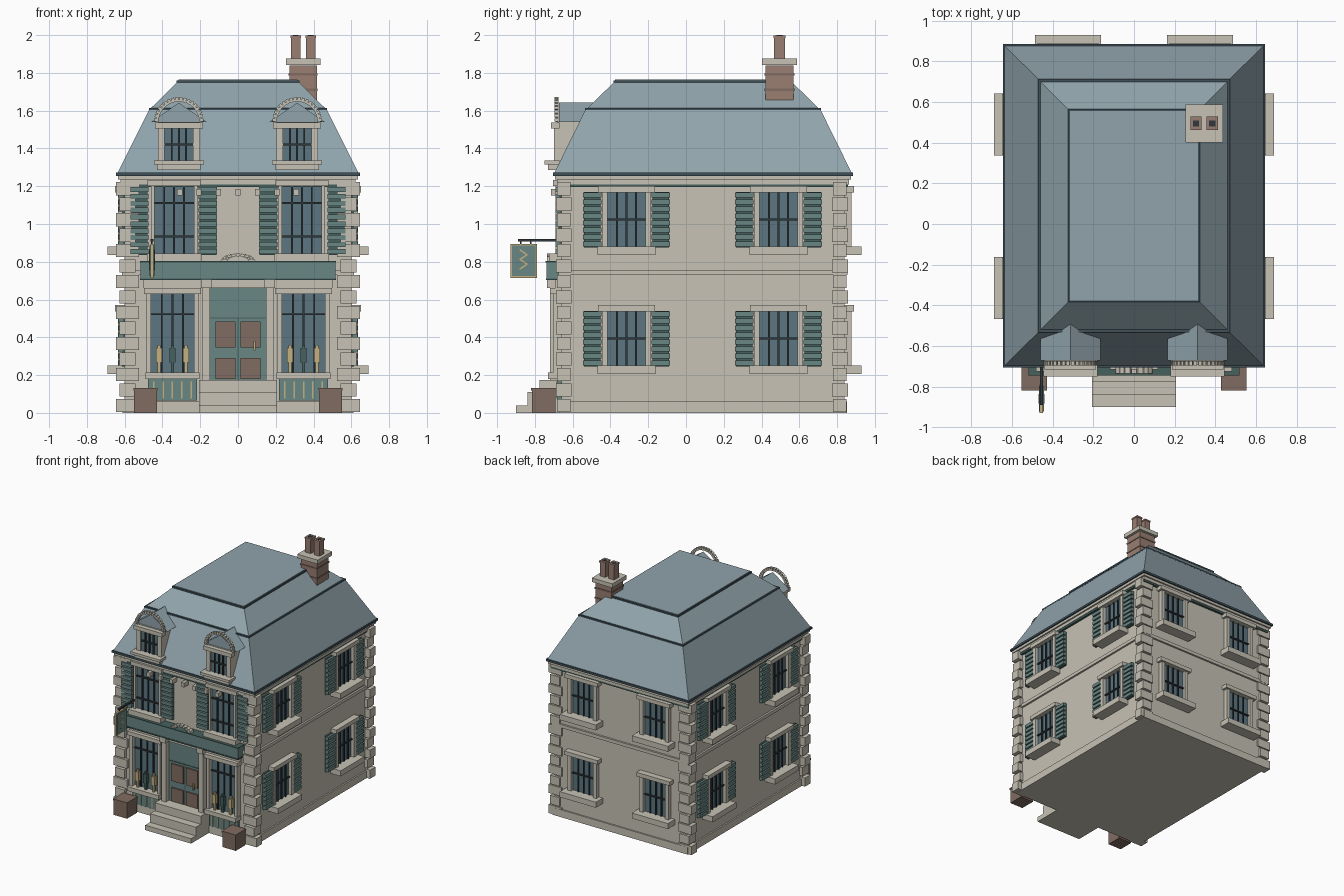
import bpy, bmesh, math
from mathutils import Matrix, Vector

if "Cube" in bpy.data.objects:
    bpy.data.objects.remove(bpy.data.objects["Cube"])

COL = dict(stone=(.57, .54, .46), slate=(.28, .37, .41), slate_dark=(.05, .08, .10), green=(.14, .24, .23),
           green_dark=(.06, .12, .11), glass=(.11, .18, .22), iron=(.03, .04, .045),
           brown=(.22, .15, .12), brick=(.32, .21, .17), gold=(.55, .44, .22))
mats, parts = {}, {}
for k, c in COL.items():
    mats[k] = bpy.data.materials.new(k)
    mats[k].diffuse_color = (*c, 1)
CY = 0.09  # building centre in y


def part(name, mat):
    return parts.setdefault(name, (bmesh.new(), mat))[0]


def box(name, mat, x0, x1, y0, y1, z0, z1, rot=None):
    m = Matrix.Translation(((x0 + x1) / 2, (y0 + y1) / 2, (z0 + z1) / 2))
    if rot:
        m = m @ rot
    m = m @ Matrix.Diagonal((x1 - x0, y1 - y0, z1 - z0, 1))
    bmesh.ops.create_cube(part(name, mat), size=1, matrix=m)


def loft(name, mat, a, b):
    """Closed solid between two matching rings of points."""
    bm = part(name, mat)
    va, vb = [bm.verts.new(p) for p in a], [bm.verts.new(p) for p in b]
    bm.faces.new(va[::-1])
    bm.faces.new(vb)
    for i in range(len(a)):
        j = (i + 1) % len(a)
        bm.faces.new((va[i], va[j], vb[j], vb[i]))


def prism(name, mat, pts, y0, y1):
    loft(name, mat, [(x, y0, z) for x, z in pts], [(x, y1, z) for x, z in pts])


def arch(name, mat, cx, cz, y0, y1, r0, r1, n, gap=0, sz=1):
    for i in range(n):
        t0, t1 = math.pi * (i + gap) / n, math.pi * (i + 1 - gap) / n
        prism(name, mat, [(cx + r * math.cos(t), cz + sz * r * math.sin(t))
                          for r, t in ((r0, t0), (r1, t0), (r1, t1), (r0, t1))], y0, y1)


def wall_box(face, name, mat, u0, u1, z0, z1, d0, d1):
    """Box on a wall: u along the wall, d outward from it."""
    if face == 'front':
        box(name, mat, u0, u1, -.66 - d1, -.66 - d0, z0, z1)
    elif face == 'back':
        box(name, mat, u0, u1, .84 + d0, .84 + d1, z0, z1)
    elif face == 'right':
        box(name, mat, .6 + d0, .6 + d1, u0, u1, z0, z1)
    elif face == 'left':
        box(name, mat, -.6 - d1, -.6 - d0, u0, u1, z0, z1)
    else:  # dormer front
        box(name, mat, u0, u1, -.68 - d1, -.68 - d0, z0, z1)


def window(face, u, z0, z1, w, sill_w, sill_d=.09, fw=.03, fd=.035, lint=.15, rails=(.5,), sill_h=.045):
    """Glass, glazing bars, stone surround, lintel and sill."""
    h = w / 2
    wall_box(face, 'window_glass', 'glass', u - h, u + h, z0, z1, -.01, .008)
    for k in (-.5, 0, .5):
        wall_box(face, 'glazing_bars', 'iron', u + k * h - .005, u + k * h + .005, z0, z1, .005, .018)
    for r in rails:
        z = z0 + r * (z1 - z0)
        wall_box(face, 'glazing_bars', 'iron', u - h, u + h, z - .005, z + .005, .005, .02)
    for s in (-1, 1):
        a, b = sorted((u + s * h, u + s * (h + fw)))
        wall_box(face, 'window_surrounds', 'stone', a, b, z0, z1, -.01, fd)
    wall_box(face, 'window_lintels', 'stone', u - lint, u + lint, z1, z1 + .032, -.01, fd + .015)
    wall_box(face, 'window_sills', 'stone', u - sill_w / 2, u + sill_w / 2, z0 - sill_h, z0, -.01, sill_d)


def shutter(face, u0, u1, z0, z1):
    wall_box(face, 'shutter_backs', 'green_dark', u0 + .005, u1 - .005, z0, z1, 0, .014)
    n = round((z1 - z0) / .036)
    p = (z1 - z0) / n
    for i in range(n):
        wall_box(face, 'shutter_slats', 'green', u0, u1, z0 + i * p + .006, z0 + (i + 1) * p - .004, .01, .032)


# walls, plinth, string course, cornice
def ring(name, mat, e, z0, z1):
    box(name, mat, -.6 - e, .6 + e, -.66 - e, .84 + e, z0, z1)


ring('walls', 'stone', 0, 0, 1.25)
ring('plinth', 'stone', .012, 0, .06)
ring('string_course', 'stone', .015, .73, .757)
ring('frieze_band', 'green_dark', .018, 1.195, 1.21)
ring('cornice', 'stone', .022, 1.21, 1.235)
ring('cornice', 'stone', .034, 1.235, 1.255)

# corner quoins
for sx in (-1, 1):
    for yc in (-.647, .815):
        for i in range(15):
            hx, hy = (.06, .036) if i % 2 == 0 else (.043, .042)
            z = i * .082
            box('quoins', 'stone', sx * .585 - hx, sx * .585 + hx, yc - hy, yc + hy, z + .004, z + .074)


# mansard roof in two tiers with edge trims
def rect(hx, hy, z):
    return [(-hx, CY - hy, z), (hx, CY - hy, z), (hx, CY + hy, z), (-hx, CY + hy, z)]


loft('lower_roof', 'slate', rect(.64, .79, 1.265), rect(.468, .62, 1.61))
loft('upper_roof', 'slate', rect(.465, .615, 1.61), rect(.32, .47, 1.752))
for hx, hy, z0, z1 in ((.645, .795, 1.255, 1.272), (.472, .624, 1.603, 1.615)):
    loft('roof_trim', 'slate_dark', rect(hx, hy, z0), rect(hx, hy, z1))
loft('roof_trim', 'slate_dark', rect(.325, .475, 1.748), rect(.325, .475, 1.76))
loft('roof_top', 'slate', rect(.316, .466, 1.755), rect(.316, .466, 1.764))

# chimney
box('chimney_stack', 'brick', .272, .418, .42, .57, 1.55, 1.84)
for z in (1.705, 1.785):
    box('chimney_bands', 'brown', .268, .422, .416, .574, z, z + .012)
box('chimney_cap', 'stone', .253, .437, .402, .588, 1.842, 1.875)
for x in (.305, .385):
    box('chimney_pots', 'brick', x - .025, x + .025, .465, .525, 1.875, 1.985)
    box('chimney_pots', 'brick', x - .028, x + .028, .462, .528, 1.985, 1.998)
    box('pot_openings', 'iron', x - .015, x + .015, .48, .51, 1.99, 2.0)

# dormers
for cx in (-.313, .313):
    box('dormer_bodies', 'stone', cx - .11, cx + .11, -.68, -.5, 1.285, 1.54)
    window('dormer', cx, 1.335, 1.505, .15, .265, .07, .036, .02, .127, (.5,), .02)
    wall_box('dormer', 'dormer_aprons', 'stone', cx - .115, cx + .115, 1.285, 1.318, -.01, .05)
    prism('dormer_roofs', 'slate', [(cx - .147, 1.54), (cx + .147, 1.54), (cx, 1.642)], -.672, -.46)
    arch('dormer_arches', 'stone', cx, 1.54, -.692, -.676, .108, .12, 16)
    arch('dormer_beads', 'stone', cx, 1.54, -.697, -.674, .114, .132, 18, .14)

# side and back windows
for f in ('left', 'right'):
    for u in (-.315, .49):
        for z in (.25, .88):
            window(f, u, z, z + .288, .2, .305)
            for s in (-1, 1):
                a, b = sorted((u + s * .132, u + s * .23))
                shutter(f, a, b, z - .005, z + .29)
for u in (-.325, .325):
    for z in (.25, .88):
        window('back', u, z, z + .288, .2, .325)

# front facade: mirrored upper and shop windows
for s in (-1, 1):
    u = s * .338
    window('front', u, .845, 1.2, .21, .29, .065, .018, .03, .14, (.25, .75), .04)
    for a, b in ((.475, .57), (.11, .208)):
        lo, hi = sorted((s * a, s * b))
        shutter('front', lo, hi, .835, 1.2)
    u = s * .347
    window('front', u, .215, .63, .226, .285, .07, .025, .045, .15, (.74,), .035)
    wall_box('front', 'shop_panels', 'green', u - .13, u + .13, .065, .18, 0, .02)
    for k in range(5):
        x = u + (k - 2) * .05
        wall_box('front', 'panel_beads', 'gold', x - .004, x + .004, .075, .165, .02, .026)
    # goods on display
    for k in (-1, 0, 1):
        m = 'green_dark' if k == 0 else 'gold'
        x = u + k * .072
        wall_box('front', 'jars_' + m, m, x - .016, x + .016, .268, .343, .015, .045)
        wall_box('front', 'jars_' + m, m, x - .008, x + .008, .215, .36, .02, .04)
    # door pilasters and planters
    a, b = sorted((s * .147, s * .187))
    wall_box('front', 'door_pilasters', 'stone', a, b, .17, .66, 0, .06)
    wall_box('front', 'door_pilasters', 'stone', a - .008, b + .008, .66, .71, 0, .075)
    a, b = sorted((s * .43, s * .55))
    box('planters', 'brown', a, b, -.815, -.69, 0, .118)
    box('planter_rims', 'brown', a - .003, b + .003, -.82, -.687, .118, .132)

# shop fascia, crest and dentils
wall_box('front', 'shop_lintel', 'stone', -.5, .5, .66, .71, 0, .03)
wall_box('front', 'shop_fascia', 'green', -.515, .515, .712, .795, 0, .078)
wall_box('front', 'fascia_edges', 'green_dark', -.52, .52, .703, .712, 0, .082)
wall_box('front', 'fascia_edges', 'green_dark', -.52, .52, .795, .803, 0, .085)
arch('crest', 'stone', 0, .803, -.735, -.7, .055, .092, 9, .08, .45)
for k in range(-3, 4):
    wall_box('front', 'dentils', 'stone', k * .103 - .014, k * .103 + .014, 1.15, 1.185, 0, .055)

# door
wall_box('front', 'door', 'green', -.147, .147, .17, .66, 0, .018)
wall_box('front', 'door_seams', 'green_dark', -.003, .003, .17, .5, .015, .022)
wall_box('front', 'door_seams', 'green_dark', -.147, .147, .5, .506, .015, .022)
for s in (-1, 1):
    a, b = sorted((s * .012, s * .12))
    for z0, z1 in ((.18, .29), (.345, .485)):
        wall_box('front', 'door_panels', 'brown', a, b, z0, z1, .015, .03)
wall_box('front', 'door_handle', 'gold', .083, .093, .33, .38, .03, .05)

# steps
for y, z in ((-.9, .04), (-.838, .11), (-.775, .175)):
    box('steps', 'stone', -.207, .207, y, -.65, 0, z)

# hanging sign with a zigzag ornament
box('sign_bracket', 'iron', -.463, -.448, -.89, -.65, .907, .92)
box('sign_hangers', 'iron', -.459, -.452, -.9 + .02, -.872, .89, .91)
box('sign_hangers', 'iron', -.459, -.452, -.825, -.817, .89, .91)
box('sign_frame', 'gold', -.464, -.447, -.93, -.79, .715, .895)
box('sign_board', 'green', -.468, -.443, -.922, -.798, .724, .886)
for z, a in ((.775, .6), (.8, -.6), (.825, .6), (.85, -.6)):
    box('sign_ornament', 'gold', -.471, -.44, -.885, -.835, z - .004, z + .004, Matrix.Rotation(a, 4, 'X'))

# turn the collected parts into objects
for name, (bm, mat) in parts.items():
    bmesh.ops.recalc_face_normals(bm, faces=bm.faces)
    me = bpy.data.meshes.new(name)
    bm.to_mesh(me)
    bm.free()
    me.materials.append(mats[mat])
    bpy.context.collection.objects.link(bpy.data.objects.new(name, me))

for m in bpy.data.materials:
    if m.users and not m.is_grease_pencil:
        m.use_nodes = True
        m.node_tree.nodes["Principled BSDF"].inputs["Base Color"].default_value = m.diffuse_color
